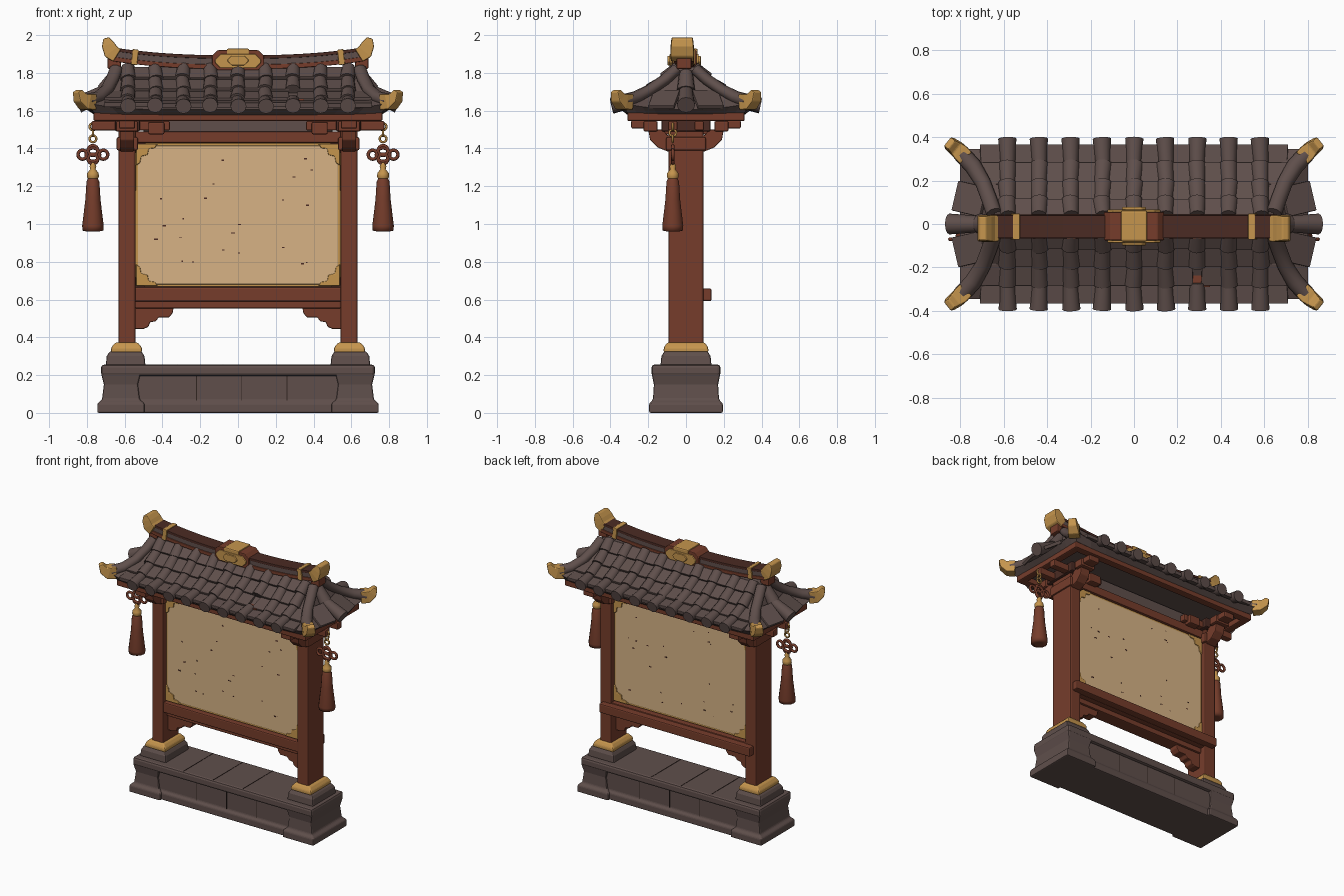
import bpy, bmesh, math, random
from mathutils import Vector

random.seed(4)
if "Cube" in bpy.data.objects:
    bpy.data.objects.remove(bpy.data.objects["Cube"])


def material(name, rgb):
    m = bpy.data.materials.new(name)
    m.use_nodes = True
    m.diffuse_color = (*rgb, 1)
    m.node_tree.nodes["Principled BSDF"].inputs["Base Color"].default_value = (*rgb, 1)
    return m


STONE = material("stone grey brown", (0.115, 0.078, 0.071))
RED = material("red brown wood", (0.18, 0.046, 0.024))
DARK = material("dark wood", (0.07, 0.024, 0.017))
GOLD = material("old gold", (0.56, 0.30, 0.075))
CREAM = material("cream paper", (0.68, 0.45, 0.235))
SEAM = material("dark seam", (0.03, 0.018, 0.014))
BOTH = (-1, 1)


def build(name, verts, faces, mat, bevel=0.0, smooth=False):
    mesh = bpy.data.meshes.new(name)
    bm = bmesh.new()
    vs = [bm.verts.new(v) for v in verts]
    for f in faces:
        bm.faces.new([vs[i] for i in f])
    bmesh.ops.recalc_face_normals(bm, faces=bm.faces[:])
    for f in bm.faces:
        f.smooth = smooth and len(f.verts) == 4
    bm.to_mesh(mesh)
    bm.free()
    ob = bpy.data.objects.new(name, mesh)
    bpy.context.collection.objects.link(ob)
    mesh.materials.append(mat)
    if bevel:
        mod = ob.modifiers.new("soft edges", "BEVEL")
        mod.width, mod.segments, mod.limit_method = bevel, 2, "ANGLE"
    return ob


def skin(name, rings, mat, bevel=0.0, smooth=False):
    """Join equal rings of points into a capped solid."""
    n = len(rings[0])
    faces = [(k * n + i, k * n + (i + 1) % n, (k + 1) * n + (i + 1) % n, (k + 1) * n + i)
             for k in range(len(rings) - 1) for i in range(n)]
    faces += [tuple(range(n)), tuple(range((len(rings) - 1) * n, len(rings) * n))]
    return build(name, [p for r in rings for p in r], faces, mat, bevel, smooth)


def tiers(name, cx, cy, levels, mat, bevel=0.008):
    """Stack of rectangles given as (half x, half y, z)."""
    return skin(name, [[(cx + sx * hx, cy + sy * hy, z) for sx, sy in
                        ((-1, -1), (1, -1), (1, 1), (-1, 1))] for hx, hy, z in levels], mat, bevel)


def box(name, x, y, z, mat, bevel=0.008):
    hx, hy = abs(x[1] - x[0]) / 2, abs(y[1] - y[0]) / 2
    return tiers(name, sum(x) / 2, sum(y) / 2, [(hx, hy, z[0]), (hx, hy, z[1])], mat, bevel)


def prism(name, pts, depth, mat, axis="y", bevel=0.005):
    rings = [[(a, d, b) if axis == "y" else (d, a, b) for a, b in pts] for d in depth]
    return skin(name, rings, mat, bevel)


def sweep(name, path, sizes, mat, n=4, bevel=0.0):
    """Sweep a section with (half width, half height) per path point."""
    path = [Vector(p) for p in path]
    rings = []
    for i, p in enumerate(path):
        t = (path[min(i + 1, len(path) - 1)] - path[max(i - 1, 0)]).normalized()
        side = t.cross(Vector((0, 0, 1))).normalized()
        up = side.cross(t)
        w, h = sizes[i] if isinstance(sizes, list) else sizes
        k, turn = (math.sqrt(2), math.pi / 4) if n == 4 else (1, 0)
        rings.append([p + side * w * k * math.cos(turn + math.tau * j / n)
                      + up * h * k * math.sin(turn + math.tau * j / n) for j in range(n)])
    return skin(name, rings, mat, bevel, smooth=n > 4)


def lathe(name, x, y, profile, mat, n=14):
    return skin(name, [[(x + r * math.cos(math.tau * i / n), y + r * math.sin(math.tau * i / n), z)
                        for i in range(n)] for r, z in profile], mat, smooth=True)


def ring(name, loc, rad, thick, mat, turn=0.0):
    bpy.ops.mesh.primitive_torus_add(location=loc, rotation=(math.pi / 2, 0, turn), major_radius=rad,
                                     minor_radius=thick, major_segments=16, minor_segments=8)
    ob = bpy.context.object
    ob.name = ob.data.name = name
    ob.data.materials.append(mat)
    bpy.ops.object.shade_smooth()
    return ob


# Stone base: recessed middle, end blocks and a top slab
tiers("base_middle", 0, 0, [(0.55, 0.175, 0), (0.55, 0.175, 0.05), (0.55, 0.16, 0.065), (0.55, 0.16, 0.21)], STONE)
box("base_top", (-0.725, 0.725), (-0.183, 0.183), (0.195, 0.255), STONE, 0.015)
for s in BOTH:
    tiers("base_end", s * 0.62, 0, [(0.125, 0.195, 0), (0.125, 0.195, 0.05), (0.1, 0.175, 0.07),
                                    (0.09, 0.17, 0.15), (0.105, 0.182, 0.21)], STONE)
    for x in (-0.22, 0.02, 0.26):
        box("base_seam", (x - 0.002, x + 0.002), (s * 0.158, s * 0.162), (0.065, 0.195), SEAM, 0)
        box("slab_seam", (x - 0.102, x - 0.098), (s * 0.0, s * 0.17), (0.254, 0.257), SEAM, 0)

# Posts with stone plinths and gold feet
for s in BOTH:
    tiers("plinth", s * 0.595, 0, [(0.105, 0.135, 0.25), (0.1, 0.13, 0.30), (0.085, 0.115, 0.325)], STONE)
    tiers("post_foot", s * 0.59, 0, [(0.082, 0.118, 0.32), (0.082, 0.118, 0.345), (0.06, 0.1, 0.372)], GOLD)
    box("post", (s * 0.542, s * 0.632), (-0.092, 0.092), (0.36, 1.5), RED, 0.01)
    box("post_head", (s * 0.53, s * 0.642), (-0.105, 0.105), (1.39, 1.46), RED)

# Framed notice panel, the same on both faces
box("panel_board", (-0.56, 0.56), (-0.04, 0.04), (0.64, 1.45), DARK)


def clipped(hx, z0, z1, c):
    return [(-hx + c, z0), (hx - c, z0), (hx, z0 + c), (hx, z1 - c),
            (hx - c, z1), (-hx + c, z1), (-hx, z1 - c), (-hx, z0 + c)]


prism("panel_rim", clipped(0.543, 0.668, 1.428, 0.05), (-0.055, 0.055), GOLD)
prism("panel_paper", clipped(0.53, 0.681, 1.415, 0.05), (-0.06, 0.06), CREAM)
CORNER = [(0, 0), (0.115, 0), (0.1, 0.022), (0.068, 0.026), (0.062, 0.058), (0.028, 0.066), (0.022, 0.1), (0, 0.115)]
for s in BOTH:
    for z, up in ((0.672, 1), (1.424, -1)):
        prism("panel_corner", [(s * (0.54 - a), z + up * b) for a, b in CORNER], (-0.067, 0.067), GOLD)
    for i in range(22):
        x, z, w = random.uniform(-0.45, 0.45), random.uniform(0.73, 1.37), random.uniform(0.003, 0.01)
        box("paper_fleck", (x - w, x + w), (s * 0.058, s * 0.0615), (z, z + random.uniform(0.004, 0.009)), DARK, 0)

# Lower rails and stepped corner brackets
box("lower_beam", (-0.55, 0.55), (-0.085, 0.085), (0.59, 0.665), RED)
box("back_rail", (-0.61, 0.61), (0.08, 0.135), (0.592, 0.658), RED)
box("lower_trim", (-0.545, 0.545), (-0.05, 0.05), (0.553, 0.595), RED)
STEP = [(0.55, 0.57), (0.34, 0.57), (0.345, 0.53), (0.365, 0.505), (0.42, 0.505), (0.435, 0.485),
        (0.465, 0.48), (0.475, 0.455), (0.5, 0.445), (0.55, 0.445)]
for s in BOTH:
    prism("corner_bracket", [(s * x, z) for x, z in STEP], (-0.035, 0.035), RED)

# Upper beams and eave brackets
box("upper_beam", (-0.55, 0.55), (-0.07, 0.07), (1.428, 1.49), RED)
box("upper_rail", (-0.5, 0.5), (-0.05, 0.05), (1.48, 1.575), STONE)
ARM = [(0, 1.385), (0.1, 1.385), (0.15, 1.405), (0.19, 1.445), (0.2, 1.5), (0.12, 1.5), (0.1, 1.47), (0, 1.46)]
for s in BOTH:
    box("cross_arm", (s * 0.36, s * 0.775), (-0.095, -0.045), (1.495, 1.545), RED)
    box("cross_arm", (s * 0.36, s * 0.775), (0.045, 0.095), (1.495, 1.545), RED)
    box("post_cap", (s * 0.52, s * 0.65), (-0.13, 0.13), (1.49, 1.56), DARK)
    for f in BOTH:
        prism("eave_arm", [(f * y, z) for y, z in ARM], (s * 0.55, s * 0.625), RED, "x")
        box("eave_block", (s * 0.53, s * 0.645), (f * 0.15, f * 0.225), (1.49, 1.545), RED)
        box("eave_block_outer", (s * 0.545, s * 0.63), (f * 0.215, f * 0.29), (1.505, 1.55), RED)
        box("inner_block", (s * 0.39, s * 0.475), (f * 0.05, f * 0.12), (1.475, 1.54), RED)
    box("eave_beam_long", (-0.765, 0.765), (s * 0.255, s * 0.31), (1.545, 1.59), RED)
    box("eave_beam_short", (s * 0.71, s * 0.765), (-0.3, 0.3), (1.545, 1.59), RED)

# Roof shell: concave hipped slopes with lifted corners
LEVELS = [(0.76, 0.31, 1.578, 0.01), (0.8, 0.345, 1.605, 0.035), (0.74, 0.27, 1.645, 0.02), (0.69, 0.18, 1.695, 0.012),
          (0.655, 0.1, 1.76, 0.005), (0.64, 0.045, 1.83, 0)]
rings = []
for hx, hy, z, lift in LEVELS:
    us = [i / 6 - 1 for i in range(12)]
    loop = [(hx * u, -hy, z + lift * u ** 6) for u in us] + [(hx, hy * u, z + lift * u ** 2) for u in us]
    rings.append(loop + [(-x, -y, h) for x, y, h in loop])
skin("roof_shell", rings, STONE)

# Rounded cover tiles and flat pan tiles in overlapping rows
SLOPE = [(0.04, 1.83), (0.1, 1.765), (0.18, 1.703), (0.27, 1.652), (0.385, 1.626)]
for f in BOTH:
    for k in range(4):
        (y0, z0), (y1, z1) = SLOPE[k], SLOPE[k + 1]
        for c in range(-4, 5):
            if (f, k, c) == (-1, 2, 2):
                box("bare_patch", (0.26, 0.35), (-0.29, -0.2), (1.655, 1.663), RED, 0)
                continue
            x, j = c * 0.1455, random.uniform(-0.004, 0.004)
            sweep("cover_tile", [(x + j, f * y0, z0), (x - j, f * (y1 + 0.008), z1 + j)],
                  [(0.034, 0.032), (0.042, 0.04)], STONE, 12)
        for c in range(-5, 5):
            x = (c + 0.5) * 0.1455
            if abs(x) < 0.6 or k > 1:
                j = random.uniform(0, 0.006)
                y2 = min(y1, 0.355)
                sweep("pan_tile", [(x, f * y0, z0 - 0.008), (x, f * (y2 + 0.01), z1 + j)],
                      [(0.05, 0.01), (0.055, 0.013)], STONE, 4, 0.004)

# Hip ridges, gold corner tips and the round tile on each end
for s in BOTH:
    for f in BOTH:
        hip = [(0.645, 0.05, 1.82), (0.665, 0.11, 1.765), (0.695, 0.19, 1.71), (0.74, 0.265, 1.67), (0.8, 0.33, 1.65)]
        sweep("hip_ridge", [(s * x, f * y, z) for x, y, z in hip],
              [(0.036, 0.03)] * 3 + [(0.04, 0.034), (0.04, 0.038)], STONE, 10)
        tip = [(0.775, 0.305, 1.645), (0.81, 0.34, 1.648), (0.835, 0.36, 1.668), (0.85, 0.372, 1.705)]
        sweep("corner_tip", [(s * x, f * y, z) for x, y, z in tip],
              [(0.038, 0.042), (0.038, 0.042), (0.032, 0.03), (0.026, 0.014)], GOLD, 4, 0.006)
        sweep("end_pan", [(s * 0.69, f * 0.1, 1.70), (s * 0.82, f * 0.13, 1.618)], (0.07, 0.012), STONE, 4, 0.004)
    for a, b in (((0.64, 1.8), (0.705, 1.705)), ((0.69, 1.71), (0.85, 1.63))):
        sweep("end_tile", [(s * a[0], 0, a[1]), (s * b[0], 0, b[1])], [(0.036, 0.034), (0.048, 0.045)], STONE, 12)

# Curved main ridge with red trim, gold bands and upturned ends
RY = -0.012


def ridge_z(x):
    return 1.858 + 0.035 * abs(x / 0.62) ** 2.5


XS = [-0.66 + 0.11 * i for i in range(13)]
sweep("main_ridge", [(x, RY, ridge_z(x)) for x in XS], (0.048, 0.032), STONE, 4, 0.008)
sweep("ridge_trim", [(x, RY, ridge_z(x) - 0.026) for x in XS], (0.055, 0.012), RED, 4, 0.004)
sweep("ridge_cap", [(x, RY, ridge_z(x) + 0.026) for x in XS], (0.053, 0.009), DARK, 4, 0.003)
for s in BOTH:
    sweep("ridge_band", [(s * x, RY, ridge_z(x)) for x in (0.53, 0.562)], (0.06, 0.041), GOLD, 4, 0.004)
    sweep("ridge_tip", [(s * x, RY - 0.008, z) for x, z in ((0.64, 1.892), (0.672, 1.912), (0.688, 1.95), (0.698, 1.985))],
          [(0.06, 0.038), (0.062, 0.042), (0.06, 0.034), (0.056, 0.016)], GOLD, 4, 0.006)
    box("ridge_end", (s * 0.62, s * 0.69), (-0.05, 0.03), (1.82, 1.885), RED)

# Central ridge ornament
prism("ornament_back", clipped(0.138, 1.815, 1.92, 0.03), (-0.075, 0.055), RED)
box("ornament_saddle", (-0.06, 0.06), (-0.08, 0.062), (1.83, 1.928), GOLD)
for f, y in ((-1, -0.072), (1, 0.052)):
    prism("ornament_plate", clipped(0.122, 1.825, 1.9, 0.03), (y, y + f * 0.015), GOLD)
    prism("ornament_boss", clipped(0.055, 1.84, 1.89, 0.02), (y, y + f * 0.027), GOLD)

# Hanging tassels: chain, looped knot, gold bead and flared skirt
for s in BOTH:
    x, y = s * 0.768, -0.07
    for i in range(3):
        ring("chain_link", (x, y, 1.515 - 0.032 * i), 0.018, 0.006, GOLD, math.pi / 2 * (i % 2))
    for dx, dz, r in ((-0.055, 0, 0.024), (0.055, 0, 0.024), (0, 0.022, 0.026), (0, -0.022, 0.026), (0, 0, 0.036)):
        ring("knot_loop", (x + dx, y, 1.367 + dz), r, 0.009, RED)
    lathe("tassel_bead", x, y, [(0.008, 1.325), (0.018, 1.305), (0.014, 1.29), (0.03, 1.27), (0.032, 1.25),
                                (0.024, 1.235)], GOLD)
    lathe("tassel_skirt", x, y, [(0.024, 1.245), (0.034, 1.225), (0.04, 1.13), (0.057, 0.99), (0.055, 0.965),
                                 (0.03, 0.96)], RED)
